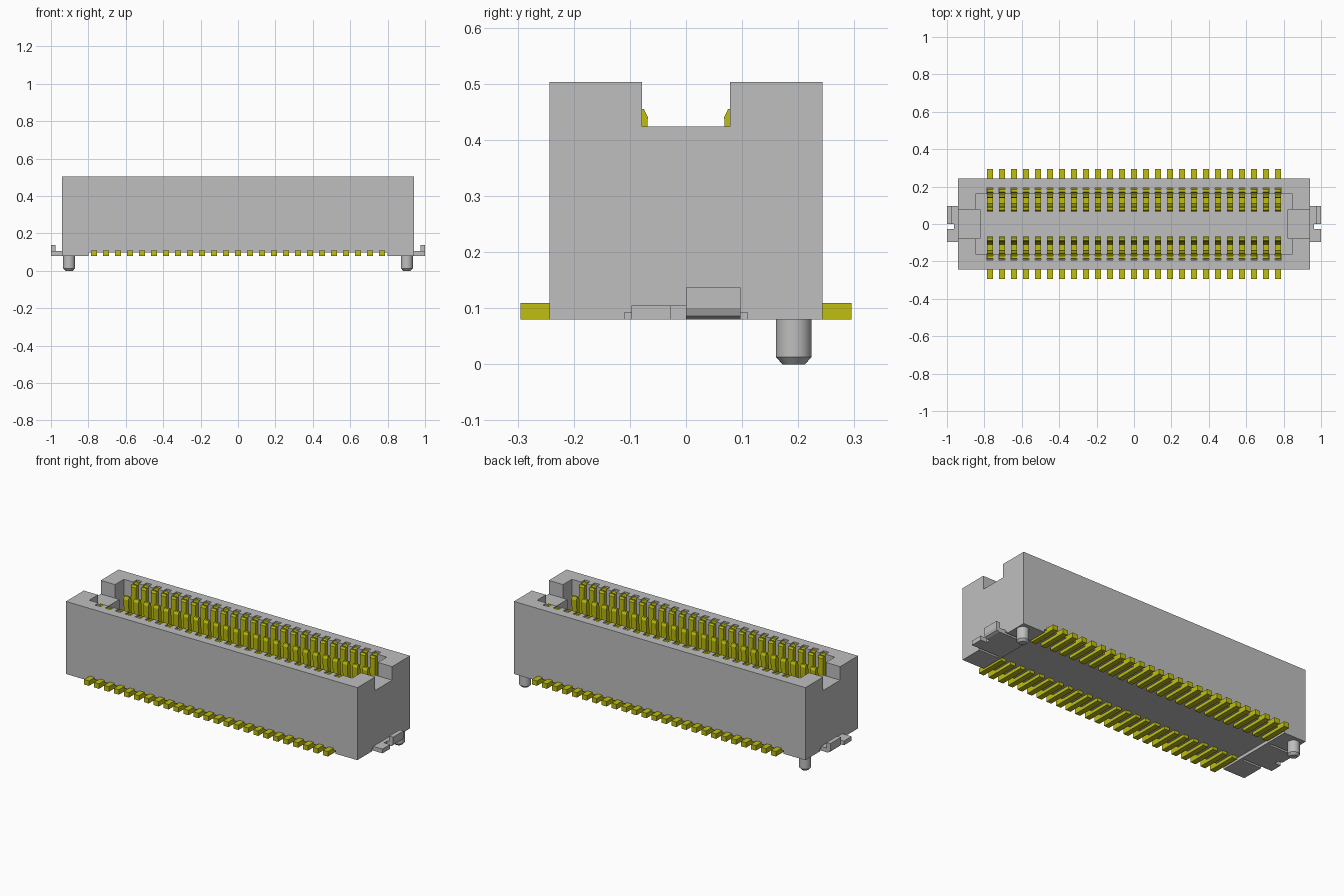
import bpy, bmesh, math
from mathutils import Matrix, Vector

if "Cube" in bpy.data.objects:
    bpy.data.objects.remove(bpy.data.objects["Cube"])


def material(name, color):
    m = bpy.data.materials.new(name)
    m.use_nodes = True
    m.diffuse_color = color
    m.node_tree.nodes["Principled BSDF"].inputs["Base Color"].default_value = color
    return m


GREY = material("grey plastic", (0.52, 0.52, 0.52, 1))
YELLOW = material("yellow contact", (0.52, 0.52, 0.005, 1))


def finish(name, bm, mat):
    bmesh.ops.recalc_face_normals(bm, faces=bm.faces)
    mesh = bpy.data.meshes.new(name)
    bm.to_mesh(mesh)
    bm.free()
    mesh.materials.append(mat)
    ob = bpy.data.objects.new(name, mesh)
    bpy.context.collection.objects.link(ob)
    return ob


def add_box(bm, x0, x1, y0, y1, z0, z1):
    lo, hi = Vector((x0, y0, z0)), Vector((x1, y1, z1))
    mat = Matrix.Translation((lo + hi) / 2) @ Matrix.Diagonal((*(hi - lo), 1))
    bmesh.ops.create_cube(bm, size=1, matrix=mat)


def boxes(name, mat, *extents):
    bm = bmesh.new()
    for e in extents:
        add_box(bm, *e)
    return finish(name, bm, mat)


def add_profile(bm, points, x0, x1, side=1):
    """Extrude a y-z outline along x; side=-1 mirrors it in y."""
    face = bm.faces.new([bm.verts.new((x0, side * y, z)) for y, z in points])
    ext = bmesh.ops.extrude_face_region(bm, geom=[face])
    verts = [v for v in ext["geom"] if isinstance(v, bmesh.types.BMVert)]
    bmesh.ops.translate(bm, vec=(x1 - x0, 0, 0), verts=verts)


COUNT, PITCH, HALF = 25, 0.0642, 0.016
POSITIONS = [(i - (COUNT - 1) / 2) * PITCH for i in range(COUNT)]
ENDS = (-1, 1)
BASE, TOP, FLOOR = 0.08, 0.503, 0.15

# Housing with cavity, end notches, contact slots and relieved underside
housing = boxes("housing", GREY, (-0.94, 0.94, -0.243, 0.243, BASE, TOP))
cutters = [
    boxes("cavity_cutter", GREY, (-0.848, 0.848, -0.16, 0.16, FLOOR, 0.6)),
    boxes("notch_cutter", GREY, (-1.1, 1.1, -0.078, 0.078, 0.424, 0.6)),
    boxes("underside_cutter", GREY, (-0.8, 0.8, -0.3, 0.3, 0, 0.098)),
    boxes("clip_cutter", GREY, *[(min(s * 0.82, s * 1.1), max(s * 0.82, s * 1.1),
                                  -0.11, 0.11, 0, 0.092) for s in ENDS]),
    boxes("slot_cutter", GREY, *[(x - HALF - 0.001, x + HALF + 0.001,
                                  min(s * 0.15, s * 0.192), max(s * 0.15, s * 0.192),
                                  FLOOR + 0.01, 0.6) for x in POSITIONS for s in ENDS]),
]
for c in cutters:
    c.hide_render = True
    mod = housing.modifiers.new(c.name, "BOOLEAN")
    mod.operation, mod.solver, mod.object = "DIFFERENCE", "EXACT", c
bpy.context.view_layer.update()
graph = bpy.context.evaluated_depsgraph_get()
cut_mesh = bpy.data.meshes.new_from_object(housing.evaluated_get(graph))
housing.modifiers.clear()
housing.data = cut_mesh
for c in cutters:
    bpy.data.objects.remove(c)

# Contacts: stepped wall blade, inner spring arm and solder tail
blade = [(0.19, 0.1), (0.19, 0.49), (0.185, 0.497), (0.17, 0.497), (0.165, 0.49),
         (0.16, 0.49), (0.155, 0.495), (0.145, 0.495), (0.138, 0.485), (0.138, 0.1)]
spring = [(0.14, FLOOR - 0.02), (0.14, 0.18), (0.11, 0.18), (0.094, 0.44),
          (0.088, 0.455), (0.075, 0.455), (0.068, 0.44), (0.085, FLOOR - 0.02)]
tail = [(0.12, BASE), (0.295, BASE), (0.295, 0.109), (0.12, 0.109)]
for side, label in ((-1, "front"), (1, "back")):
    for part, outline in (("blades", blade), ("springs", spring), ("tails", tail)):
        bm = bmesh.new()
        for x in POSITIONS:
            add_profile(bm, outline, x - HALF, x + HALF, side)
        finish(f"{label}_contact_{part}", bm, YELLOW)

for s, label in ((-1, "right"), (1, "left")):
    def span(a, b):
        return sorted((s * a, s * b))

    # Guide key inside each end of the cavity
    boxes(label + "_end_key", GREY, (*span(0.82, 0.86), -0.078, 0.078, FLOOR - 0.02, 0.424))

    # Hold-down clip: flat plate, short tab and upturned tab
    boxes(label + "_clip_plate", GREY,
          (*span(0.82, 0.962), -0.097, 0.097, BASE, 0.105),
          (*span(0.962, 1.0), -0.097, -0.027, BASE, 0.105))
    bm = bmesh.new()
    lip = [(0.962, BASE), (0.98, BASE), (0.994, 0.086), (1.0, 0.1),
           (1.0, 0.137), (0.975, 0.137), (0.975, 0.105), (0.962, 0.105)]
    face = bm.faces.new([bm.verts.new((s * x, 0, z)) for x, z in lip])
    ext = bmesh.ops.extrude_face_region(bm, geom=[face])
    bmesh.ops.translate(bm, vec=(0, 0.097, 0),
                        verts=[v for v in ext["geom"] if isinstance(v, bmesh.types.BMVert)])
    finish(label + "_clip_lip", bm, GREY)

    # Locating peg with chamfered tip
    bm = bmesh.new()
    for r0, r1, z0, z1 in ((0.02, 0.032, 0, 0.013), (0.032, 0.032, 0.013, 0.1)):
        bmesh.ops.create_cone(bm, cap_ends=True, segments=32, radius1=r0, radius2=r1,
                              depth=z1 - z0,
                              matrix=Matrix.Translation((s * 0.903, 0.192, (z0 + z1) / 2)))
    peg = finish(label + "_peg", bm, GREY)
    bpy.ops.object.select_all(action="DESELECT")
    peg.select_set(True)
    bpy.context.view_layer.objects.active = peg
    bpy.ops.object.shade_smooth_by_angle(angle=math.radians(30))
